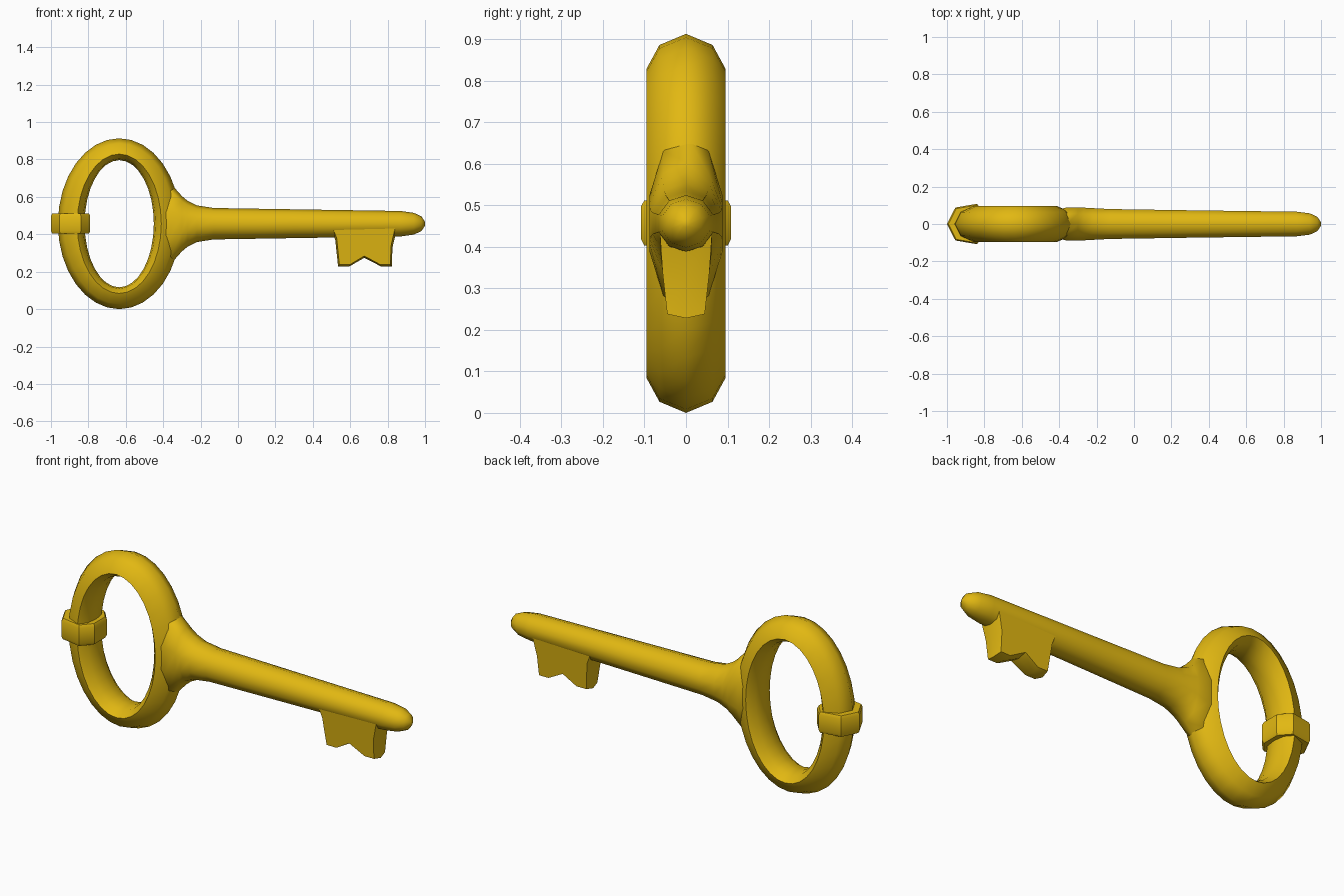
import bpy, bmesh, math

if "Cube" in bpy.data.objects:
    bpy.data.objects.remove(bpy.data.objects["Cube"])

gold = bpy.data.materials.new("gold")
gold.diffuse_color = (0.76, 0.48, 0.006, 1)
gold.use_nodes = True
gold.node_tree.nodes["Principled BSDF"].inputs["Base Color"].default_value = gold.diffuse_color
ZC = 0.4565   # height of the key's long axis
RX = -0.635   # centre of the bow ring


def finish(name, rings, loop=False, angle=40):
    """Skin a list of closed cross-sections into a smooth mesh object."""
    bm = bmesh.new()
    rows = [[bm.verts.new(p) for p in r] for r in rings]
    n = len(rows[0])
    for i in range(len(rows) if loop else len(rows) - 1):
        a, b = rows[i], rows[(i + 1) % len(rows)]
        for j in range(n):
            k = (j + 1) % n
            bm.faces.new((a[j], a[k], b[k], b[j]))
    if not loop:
        bm.faces.new(rows[0])
        bm.faces.new(rows[-1])
    bmesh.ops.recalc_face_normals(bm, faces=bm.faces)
    me = bpy.data.meshes.new(name)
    bm.to_mesh(me)
    bm.free()
    me.materials.append(gold)
    ob = bpy.data.objects.new(name, me)
    bpy.context.collection.objects.link(ob)
    bpy.ops.object.select_all(action='DESELECT')
    bpy.context.view_layer.objects.active = ob
    ob.select_set(True)
    bpy.ops.object.shade_smooth_by_angle(angle=math.radians(angle))
    return ob


# Bow ring: section (u from inner to outer ellipse, y) swept round
half = [(1, 0), (0.77, 0.064), (0.28, 0.095), (0.06, 0.058), (0, 0)]
section = half + [(u, -y) for u, y in half[-2:0:-1]]
rings = []
for i in range(32):
    t = 2 * math.pi * i / 32
    rings.append([(RX + (0.185 + 0.143 * u) * math.cos(t), y,
                   ZC + (0.34 + 0.1165 * u) * math.sin(t)) for u, y in section])
finish("bow_ring", rings, loop=True, angle=60)

# Shaft with flared neck and rounded tip: (x, half height, half depth)
stations = [(-0.41, 0.18, 0.080), (-0.36, 0.215, 0.093), (-0.30, 0.148, 0.093),
            (-0.27, 0.123, 0.092), (-0.22, 0.098, 0.089), (-0.13, 0.084, 0.084),
            (0.3, 0.077, 0.077), (0.87, 0.068, 0.069), (0.94, 0.058, 0.060),
            (0.98, 0.040, 0.040), (1.0, 0.010, 0.010)]
finish("shaft", [[(x, ry * math.sin(2 * math.pi * k / 10), ZC + rz * math.cos(2 * math.pi * k / 10))
                  for k in range(10)] for x, rz, ry in stations], angle=60)

# Collar band around the far side of the bow
half = [(-1.0, 0), (-0.955, 0.088), (-0.84, 0.108), (-0.79, 0.05)]
outline = half + [(x, -y) for x, y in half[:0:-1]]
finish("collar", [[(-0.893 + (x + 0.893) * s, y * s, z) for x, y in outline]
                  for z, s in [(0.403, 0.93), (0.418, 1), (0.498, 1), (0.512, 0.93)]], angle=35)

# Notched bit: front outline, thinner toward the bottom, ridged mid-layer
prof = [(0.495, 0.43), (0.52, 0.37), (0.535, 0.228), (0.595, 0.228), (0.675, 0.274),
        (0.765, 0.228), (0.822, 0.228), (0.826, 0.33), (0.85, 0.43)]


def layer(side):
    pts = []
    for x, z in prof:
        if side:
            x, z = 0.675 + (x - 0.675) * 0.95, z + 0.01
        pts.append((x, side * (0.045 + 0.11 * (min(z, 0.40) - 0.235)), z))
    return pts


finish("bit", [layer(-1), layer(0), layer(1)], angle=40)
